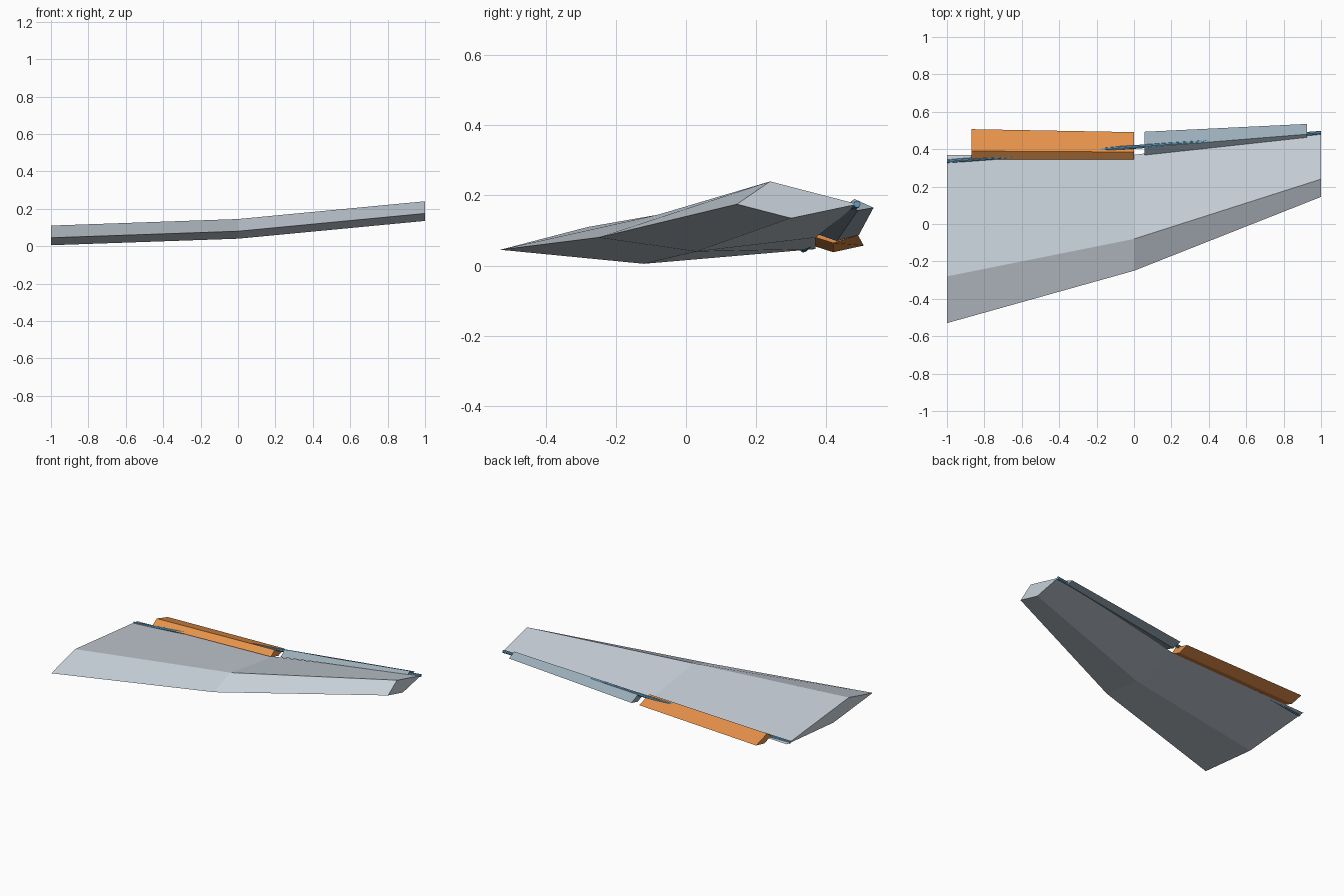
import bpy, bmesh
from mathutils import Vector

cube = bpy.data.objects.get("Cube")
if cube:
    bpy.data.objects.remove(cube, do_unlink=True)


def material(name, color):
    m = bpy.data.materials.new(name)
    m.use_nodes = True
    m.diffuse_color = (*color, 1)
    m.node_tree.nodes["Principled BSDF"].inputs["Base Color"].default_value = (*color, 1)
    return m


def loft(name, mat, sections):
    """Skin matching (y, z) outlines placed along x, capped at both ends."""
    bm = bmesh.new()
    rings = [[bm.verts.new((x, y, z)) for y, z in pts] for x, pts in sections]
    for a, b in zip(rings, rings[1:]):
        for i in range(len(a)):
            j = (i + 1) % len(a)
            bm.faces.new((a[i], a[j], b[j], b[i]))
    bm.faces.new(rings[0])
    bm.faces.new(rings[-1])
    bmesh.ops.recalc_face_normals(bm, faces=bm.faces)
    mesh = bpy.data.meshes.new(name)
    bm.to_mesh(mesh)
    bm.free()
    mesh.materials.append(mat)
    obj = bpy.data.objects.new(name, mesh)
    bpy.context.collection.objects.link(obj)
    return obj


wing_grey = material("pale grey", (0.58, 0.64, 0.70))
aileron_grey = material("blue grey", (0.33, 0.42, 0.48))
flap_orange = material("orange", (0.83, 0.30, 0.07))
rod_blue = material("steel blue", (0.12, 0.32, 0.50))

# Outlines run leading edge, top ridge, trailing edge, bottom ridge
loft("wing_panel", wing_grey, [
    (-1, [(-0.53, 0.045), (-0.28, 0.11), (0.37, 0.047), (-0.12, 0.005)]),
    (0, [(-0.25, 0.08), (-0.08, 0.145), (0.37, 0.08), (0.03, 0.04)]),
    (1, [(0.145, 0.175), (0.24, 0.24), (0.49, 0.175), (0.30, 0.135)]),
])

# Inboard flap
loft("flap", flap_orange, [
    (-0.87, [(0.345, 0.062), (0.39, 0.092), (0.507, 0.057), (0.42, 0.038)]),
    (0, [(0.345, 0.088), (0.385, 0.118), (0.491, 0.086), (0.42, 0.064)]),
])

# Outboard aileron
loft("aileron", aileron_grey, [
    (0.055, [(0.368, 0.092), (0.41, 0.122), (0.493, 0.087), (0.43, 0.07)]),
    (0.925, [(0.463, 0.172), (0.48, 0.19), (0.535, 0.165), (0.49, 0.157)]),
])

# Hinge rod along the trailing edge
start, end = Vector((-1, 0.335, 0.047)), Vector((1, 0.488, 0.175))
bpy.ops.mesh.primitive_cylinder_add(vertices=8, radius=0.01, depth=(end - start).length,
                                    location=(start + end) / 2)
rod = bpy.context.object
rod.name = "hinge_rod"
rod.rotation_euler = (end - start).to_track_quat('Z', 'Y').to_euler()
rod.data.materials.append(rod_blue)
